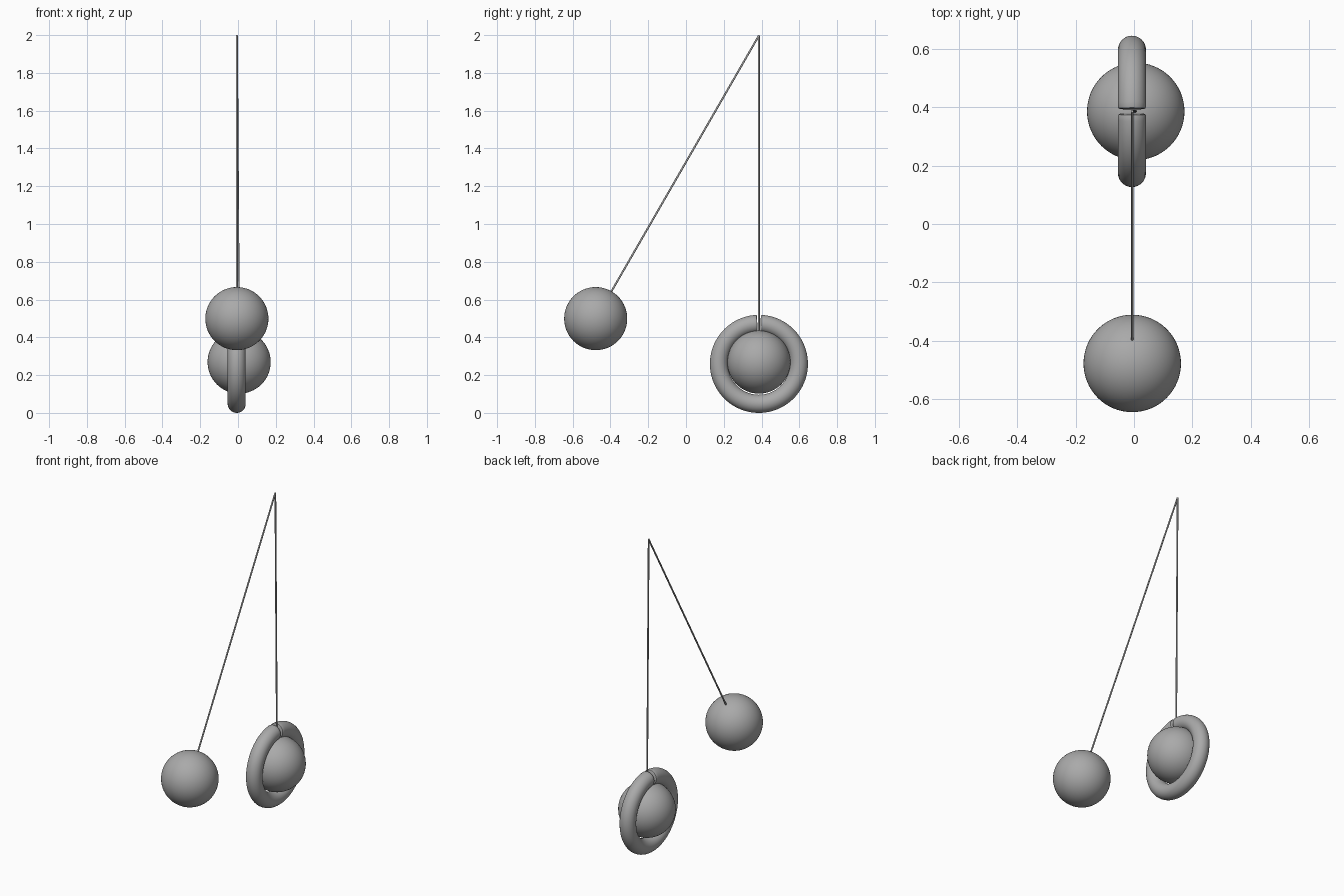
import bpy, bmesh, math
from mathutils import Vector

if "Cube" in bpy.data.objects:
    bpy.data.objects.remove(bpy.data.objects["Cube"])

grey = bpy.data.materials.new("plain_grey")
grey.diffuse_color = (0.4, 0.4, 0.4, 1)
grey.use_nodes = True
grey.node_tree.nodes["Principled BSDF"].inputs["Base Color"].default_value = grey.diffuse_color


def finish(obj, name):
    obj.name = name
    obj.data.materials.append(grey)
    bpy.ops.object.select_all(action='DESELECT')
    obj.select_set(True)
    bpy.context.view_layer.objects.active = obj
    bpy.ops.object.shade_smooth_by_angle(angle=math.radians(40))


def ball(name, centre, r):
    bpy.ops.mesh.primitive_uv_sphere_add(segments=64, ring_count=32, radius=r, location=centre)
    finish(bpy.context.object, name)


def rod(name, a, b, r):
    d = b - a
    bpy.ops.mesh.primitive_cylinder_add(vertices=16, radius=r, depth=d.length, location=(a + b) / 2)
    o = bpy.context.object
    o.rotation_euler = d.to_track_quat('Z', 'Y').to_euler()
    finish(o, name)


def split_ring(name, centre, major, minor, gap, steps=96, sides=32):
    # round tube swept about the x axis, leaving a narrow slot at the top
    bm = bmesh.new()
    half = gap / 2 / major
    loops = []
    rim = 0.006  # softened end edges
    stations = [(half, minor - rim), (half + 0.3 * rim / major, minor - 0.3 * rim)]
    start = half + rim / major
    stations += [(start + (2 * math.pi - 2 * start) * i / steps, minor) for i in range(steps + 1)]
    stations += [(2 * math.pi - t, r) for t, r in reversed(stations[:2])]
    for t, r in stations:
        loop = []
        for j in range(sides):
            p = 2 * math.pi * j / sides
            d = major + r * math.cos(p)
            loop.append(bm.verts.new((r * math.sin(p), d * math.sin(t), d * math.cos(t))))
        loops.append(loop)
    for a, b in zip(loops, loops[1:]):
        for j in range(sides):
            k = (j + 1) % sides
            bm.faces.new((a[j], a[k], b[k], b[j]))
    bm.faces.new(loops[0])
    bm.faces.new(loops[-1])
    bmesh.ops.recalc_face_normals(bm, faces=bm.faces)
    me = bpy.data.meshes.new(name)
    bm.to_mesh(me)
    bm.free()
    o = bpy.data.objects.new(name, me)
    o.location = centre
    bpy.context.collection.objects.link(o)
    finish(o, name)


pivot = Vector((-0.006, 0.386, 1.998))
swung = Vector((-0.006, -0.478, 0.499))
hanging = Vector((0.006, 0.386, 0.269))
R = 0.167

# the two weights
ball("swung_ball", swung, R)
ball("hanging_ball", hanging, R)

# thin cords meeting at the pivot, just entering each ball
for name, c in (("swung_cord", swung), ("hanging_cord", hanging)):
    rod(name, pivot, c + (pivot - c).normalized() * (R - 0.01), 0.005)

# split ring around the hanging ball
split_ring("split_ring", (-0.007, 0.386, 0.2595), 0.2115, 0.048, 0.017)
